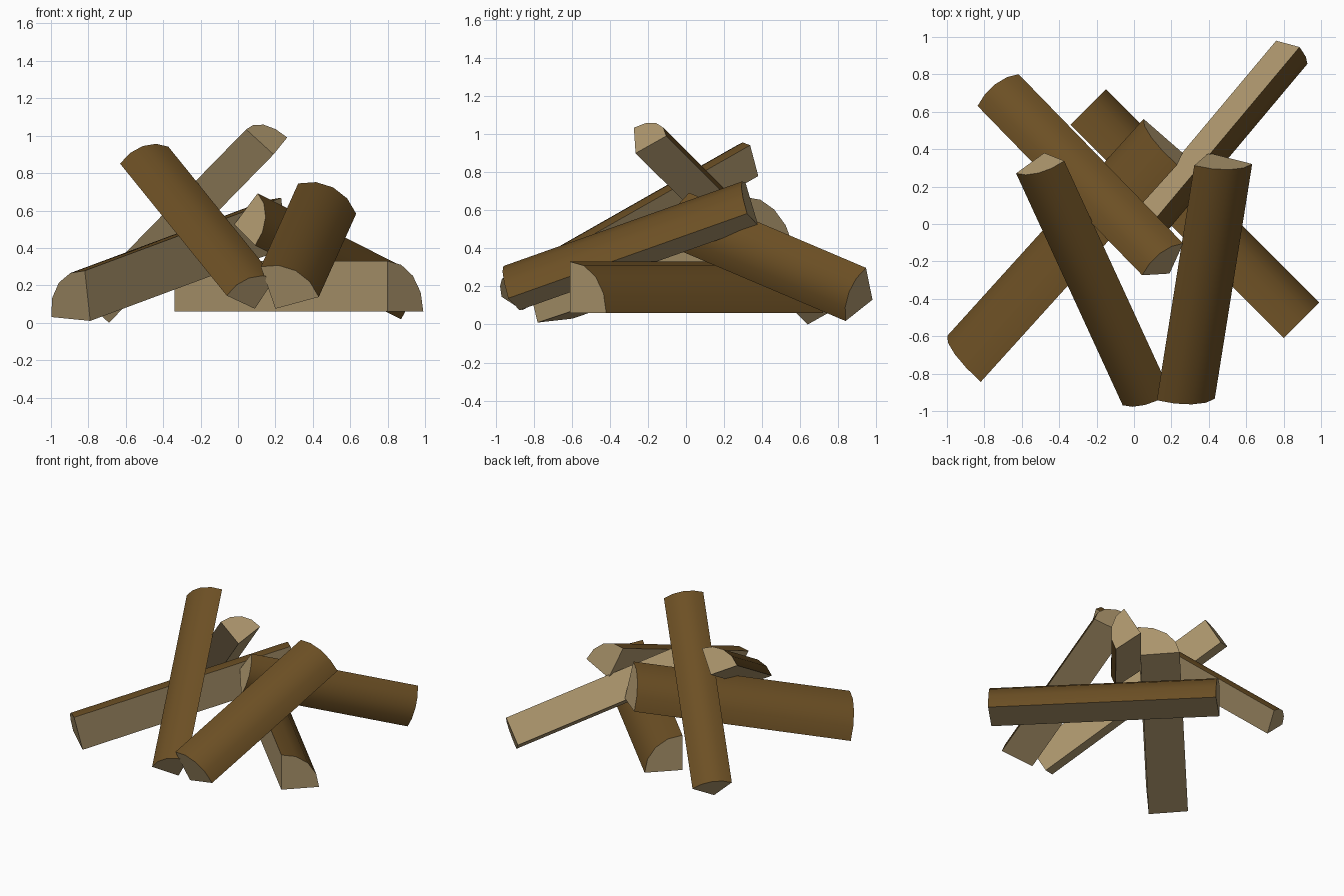
import bpy, bmesh, math
from mathutils import Vector

if "Cube" in bpy.data.objects:
    bpy.data.objects.remove(bpy.data.objects["Cube"])

SEGMENTS = 4  # facets across the bark of each quarter-split log


def material(name, rgb):
    m = bpy.data.materials.new(name)
    m.diffuse_color = (*rgb, 1.0)
    m.use_nodes = True
    m.node_tree.nodes["Principled BSDF"].inputs["Base Color"].default_value = m.diffuse_color
    return m


wood = material("split_wood", (0.43, 0.315, 0.158))
bark = material("bark", (0.152, 0.08, 0.018))


def split_log(name, core, far_core, rim, rim_side):
    """Quarter log: core edge runs core -> far_core, the wedge opens from
    rim (one end of the arc) towards rim_side (the other end)."""
    core, far_core = Vector(core), Vector(far_core)
    axis = (far_core - core).normalized()
    u = Vector(rim) - core
    radius = u.length
    u = (u - axis * u.dot(axis)).normalized() * radius
    v = axis.cross(u)
    if v.dot(Vector(rim_side) - core) < 0:
        v = -v
    profile = [Vector((0, 0, 0))]
    for i in range(SEGMENTS + 1):
        a = math.pi / 2 * i / SEGMENTS
        profile.append(u * math.cos(a) + v * math.sin(a))

    bm = bmesh.new()
    near = [bm.verts.new(core + p) for p in profile]
    far = [bm.verts.new(far_core + p) for p in profile]
    bm.faces.new(near)
    bm.faces.new(far[::-1])
    n = len(profile)
    for i in range(n):
        j = (i + 1) % n
        f = bm.faces.new((near[i], far[i], far[j], near[j]))
        # only the faces that do not touch the core edge are bark
        if i > 0 and j > 0:
            f.material_index = 1
            f.smooth = True
    bmesh.ops.recalc_face_normals(bm, faces=bm.faces)
    mesh = bpy.data.meshes.new(name)
    bm.to_mesh(mesh)
    bm.free()
    mesh.materials.append(wood)
    mesh.materials.append(bark)
    ob = bpy.data.objects.new(name, mesh)
    bpy.context.collection.objects.link(ob)
    return ob


# Log lying flat on the bottom
split_log("base_log", (0.80, -0.61, 0.06), (-0.34, 0.53, 0.06),
          (0.80, -0.61, 0.33), (0.99, -0.42, 0.06))
# Logs leaning on the pile
split_log("left_low_log", (-0.79, -0.78, 0.01), (0.26, 0.38, 0.40),
          (-1.0, -0.6, 0.03), (-0.82, -0.84, 0.27))
split_log("back_right_log", (0.76, 0.98, 0.13), (-0.02, 0.05, 0.525),
          (0.88, 0.94, 0.30), (0.87, 0.84, 0.02))
split_log("front_right_log", (0.40, 0.38, 0.52), (0.20, -0.875, 0.075),
          (0.32, 0.30, 0.74), (0.64, 0.325, 0.58))
split_log("front_left_log", (-0.48, 0.38, 0.78), (0.09, -0.86, 0.075),
          (-0.63, 0.27, 0.85), (-0.37, 0.335, 0.95))
split_log("back_left_log", (0.19, -0.265, 0.90), (-0.69, 0.64, 0.0),
          (0.04, -0.27, 1.03), (0.26, -0.10, 1.0))
